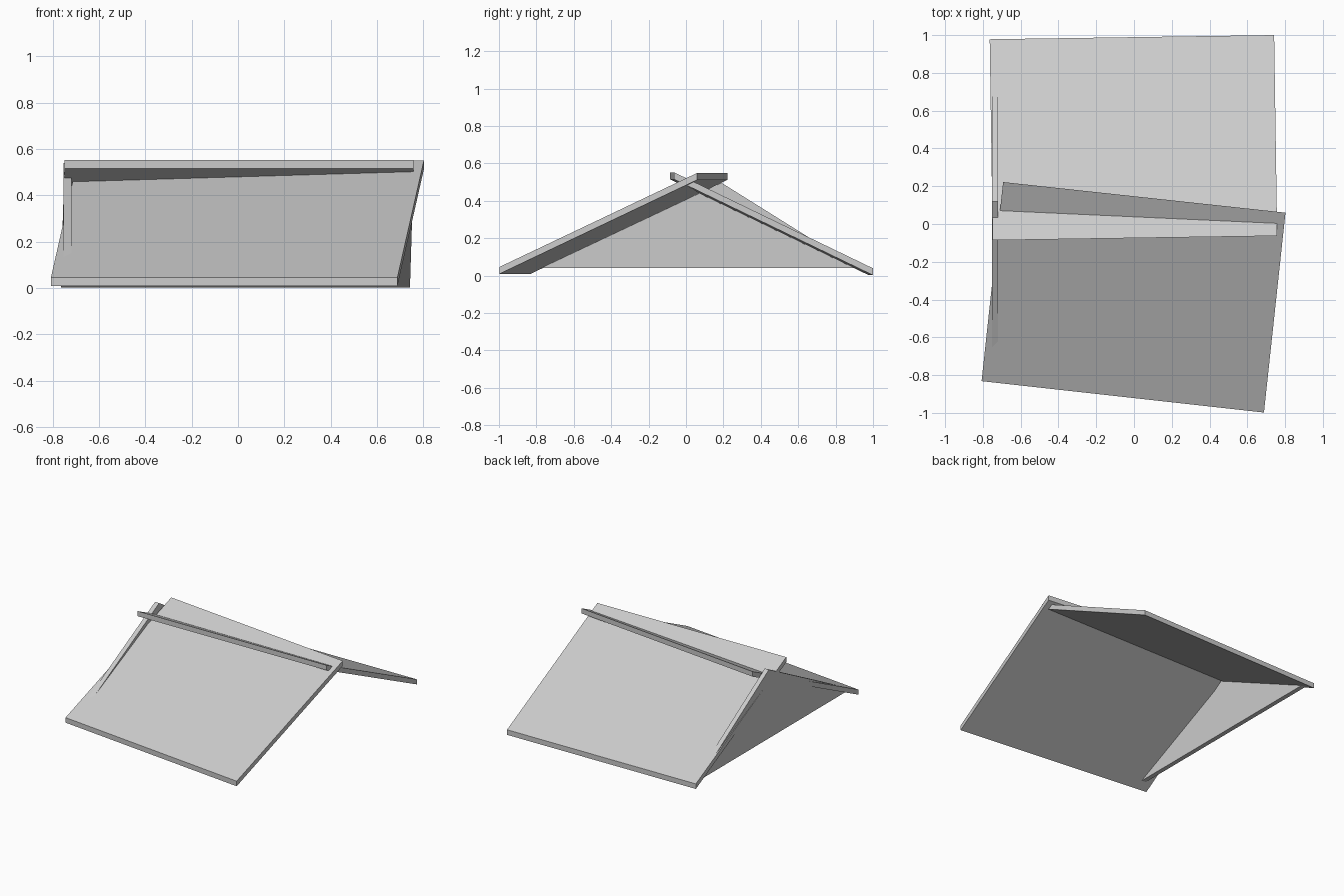
import bpy
from mathutils import Vector

if "Cube" in bpy.data.objects:
    bpy.data.objects.remove(bpy.data.objects["Cube"])


def prism(name, profile, offset):
    """Solid made by sweeping a flat outline along an offset."""
    n = len(profile)
    base = [Vector(p) for p in profile]
    verts = base + [p + Vector(offset) for p in base]
    faces = [tuple(reversed(range(n))), tuple(range(n, 2 * n))]
    faces += [(i, (i + 1) % n, n + (i + 1) % n, n + i) for i in range(n)]
    # flip if the outline winds against the sweep direction
    normal = (base[1] - base[0]).cross(base[2] - base[1])
    if normal.dot(Vector(offset)) < 0:
        faces = [tuple(reversed(f)) for f in faces]
    mesh = bpy.data.meshes.new(name)
    mesh.from_pydata(verts, [], faces)
    obj = bpy.data.objects.new(name, mesh)
    bpy.context.collection.objects.link(obj)
    return obj


def roof_panel(name, eave, ridge, z_low, z_high, thickness=0.037):
    """Sloping slab with upright edges between an eave line and a ridge line."""
    low = [(x, y, z_low) for x, y in eave]
    high = [(x, y, z_high) for x, y in ridge]
    return prism(name, low + high, (0, 0, thickness))


# Two roof slabs that cross at the ridge
roof_panel("front_roof_panel", [(-0.807, -0.832), (0.688, -0.998)],
           [(0.802, 0.06), (-0.693, 0.222)], 0.009, 0.512)
roof_panel("back_roof_panel", [(0.742, 1.0), (-0.764, 0.978)],
           [(-0.748, -0.086), (0.758, -0.063)], 0.002, 0.515)

# Triangular gable wall closing the left end
prism("gable_wall", [(-0.752, -0.83, 0.04), (-0.752, 0.92, 0.04),
                     (-0.752, 0.12, 0.54)], (0.033, 0, 0))
